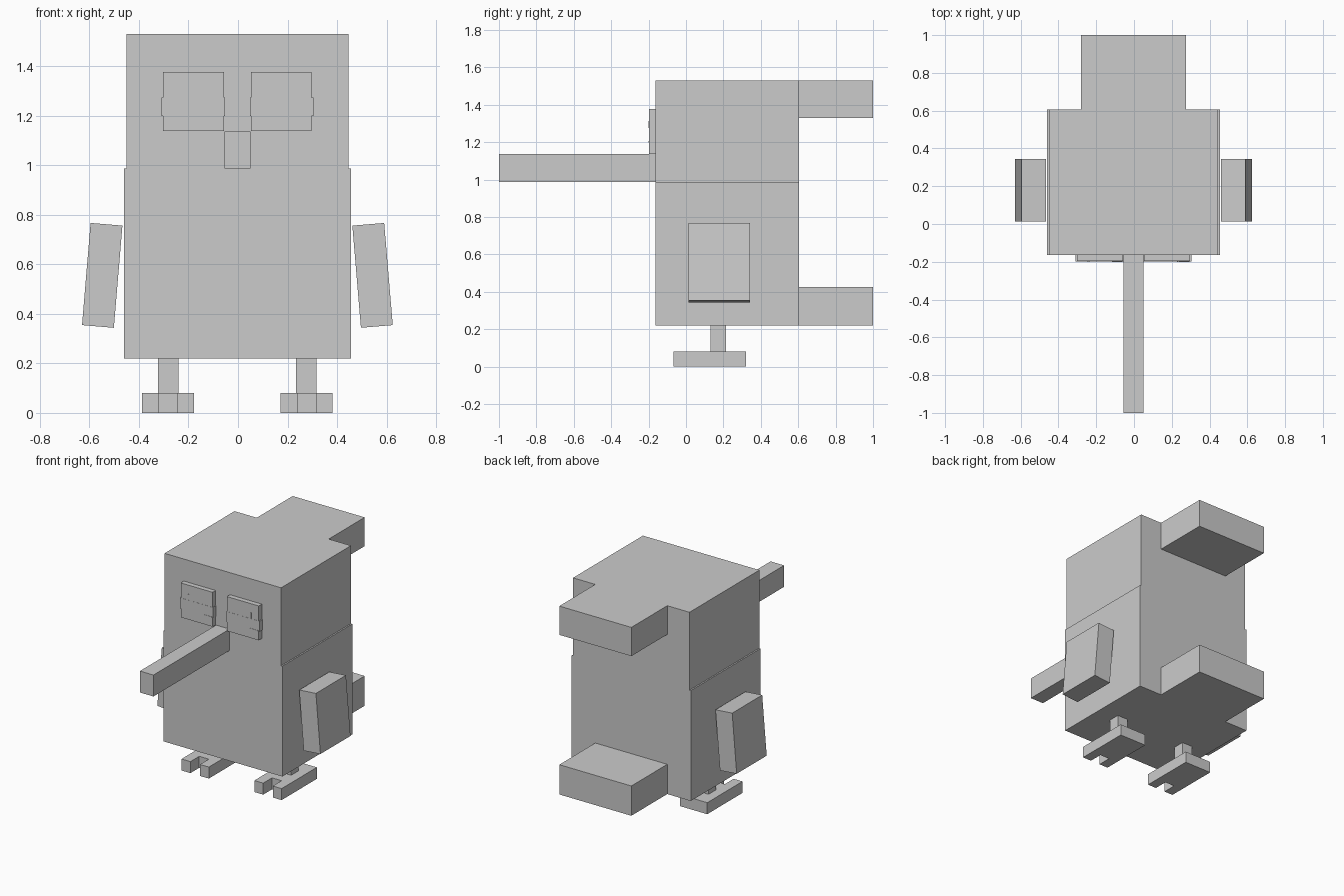
import bpy, bmesh, math
from mathutils import Matrix, Vector

cube = bpy.data.objects.get("Cube")
if cube:
    bpy.data.objects.remove(cube, do_unlink=True)

# Single plain material
gray = bpy.data.materials.new("light_gray")
gray.use_nodes = True
gray.diffuse_color = (0.6, 0.6, 0.6, 1)
gray.node_tree.nodes["Principled BSDF"].inputs["Base Color"].default_value = (0.6, 0.6, 0.6, 1)

MID = -0.0025  # symmetry plane


def finish(name, bm):
    mesh = bpy.data.meshes.new(name)
    bmesh.ops.recalc_face_normals(bm, faces=bm.faces)
    bm.to_mesh(mesh)
    bm.free()
    mesh.materials.append(gray)
    ob = bpy.data.objects.new(name, mesh)
    bpy.context.scene.collection.objects.link(ob)
    return ob


def box(name, x, y, z, tilt=0):
    """Box from (min, max) ranges, tilted about the y axis through its centre."""
    centre = Vector([(a + b) / 2 for a, b in (x, y, z)])
    size = [b - a for a, b in (x, y, z)]
    bm = bmesh.new()
    bmesh.ops.create_cube(bm, size=1)
    bm.transform(Matrix.Translation(centre) @ Matrix.Rotation(tilt, 4, 'Y')
                 @ Matrix.Diagonal((*size, 1)))
    return finish(name, bm)


def wide(name, half, y, z):
    return box(name, (MID - half, MID + half), y, z)


def pair(name, x, y, z, tilt=0):
    """Box on the left side and its mirror on the right."""
    box("left_" + name, (MID + x[0], MID + x[1]), y, z, tilt)
    box("right_" + name, (MID - x[1], MID - x[0]), y, z, -tilt)


def foot(name, side):
    """Slab with a notch in front that leaves two toes."""
    outline = [(0.105, 0.32), (0.105, -0.067), (0.037, -0.067), (0.037, 0.03)]
    outline += [(-x, y) for x, y in reversed(outline)]
    bm = bmesh.new()
    face = bm.faces.new([bm.verts.new((MID + side * 0.28 + x, y, 0)) for x, y in outline])
    top = bmesh.ops.extrude_face_region(bm, geom=[face])
    bmesh.ops.translate(bm, vec=(0, 0, 0.08),
                        verts=[v for v in top["geom"] if isinstance(v, bmesh.types.BMVert)])
    finish(name, bm)


# Body and head
FRONT, BACK = -0.163, 0.605
wide("body", 0.458, (FRONT, BACK), (0.22, 0.988))
wide("head", 0.448, (FRONT, BACK), (0.988, 1.53))

# Blocks at the back
wide("head_crest", 0.277, (BACK, 1), (1.33, 1.53))
wide("tail", 0.277, (BACK, 1), (0.22, 0.427))

# Beak
wide("beak", 0.052, (-1, FRONT), (0.988, 1.137))

# Eyes with a slightly wider band and small details
pair("eye", (0.055, 0.3), (-0.197, FRONT), (1.138, 1.377))
pair("eye_band", (0.051, 0.307), (-0.198, FRONT), (1.2, 1.273))
pair("pupil", (0.232, 0.244), (-0.2, -0.196), (1.275, 1.315))
box("right_eye_slit", (-0.117, -0.06), (-0.2, -0.196), (1.199, 1.206))
box("left_eye_slit", (0.227, 0.295), (-0.2, -0.196), (1.199, 1.206))

# Wings, legs and feet
pair("wing", (0.4815, 0.6105), (0.013, 0.343), (0.3485, 0.7625), math.radians(-4.8))
pair("leg", (0.237, 0.32), (0.13, 0.213), (0.08, 0.22))
foot("left_foot", 1)
foot("right_foot", -1)
